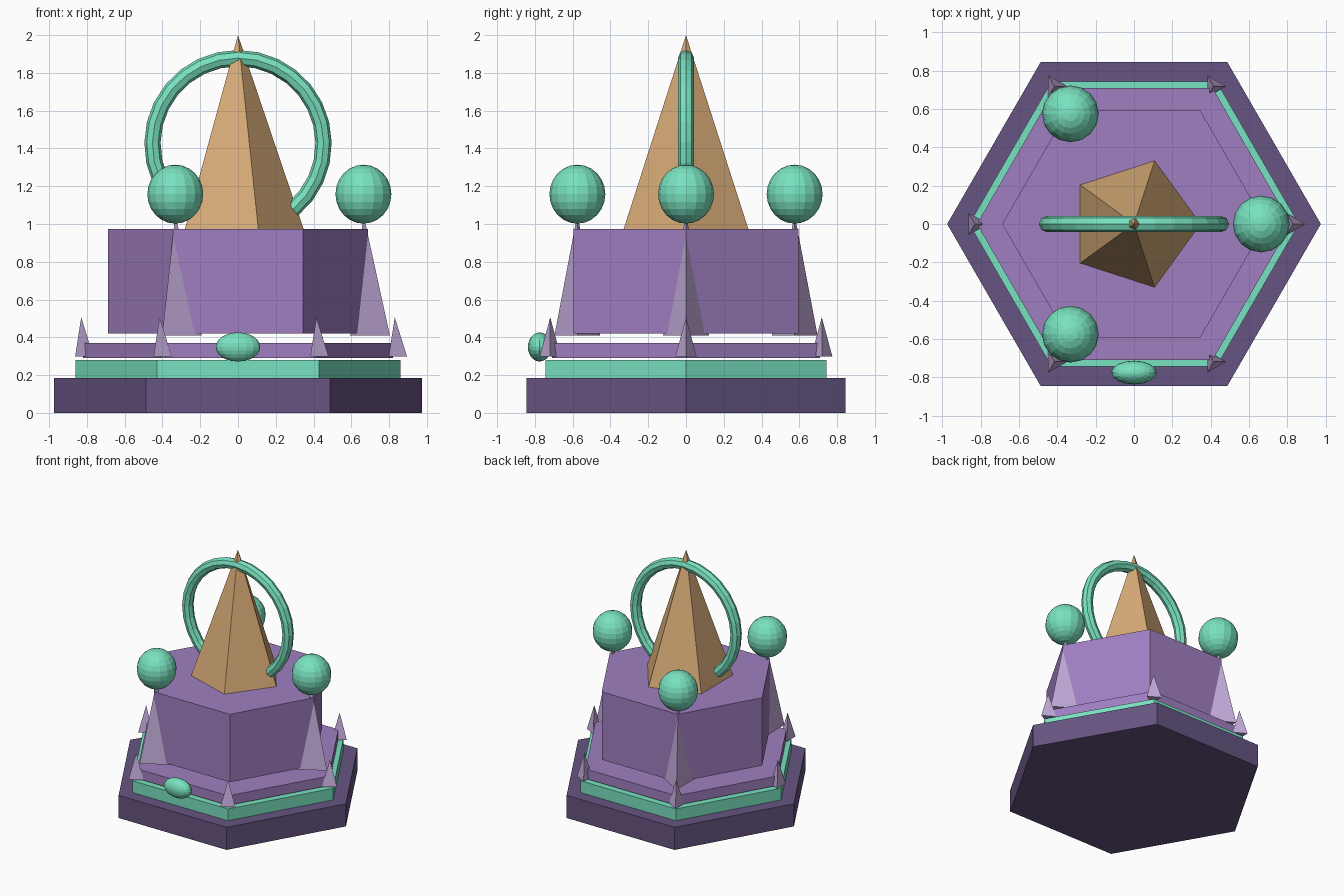
import bpy, bmesh, math
from mathutils import Matrix, Vector

if "Cube" in bpy.data.objects:
    bpy.data.objects.remove(bpy.data.objects["Cube"])


def srgb(r, g, b):
    return [((c / 255 + 0.055) / 1.055) ** 2.4 for c in (r, g, b)] + [1.0]


def material(name, rgb):
    m = bpy.data.materials.new(name)
    m.diffuse_color = srgb(*rgb)
    m.use_nodes = True
    m.node_tree.nodes["Principled BSDF"].inputs["Base Color"].default_value = m.diffuse_color
    return m


DARK = material("dark violet", (102, 84, 129))
PURPLE = material("purple", (160, 127, 193))
LILAC = material("pale lilac", (194, 170, 217))
TEAL = material("mint teal", (121, 226, 192))
GOLD = material("sand gold", (214, 170, 118))


def finish(bm, name, mat):
    bmesh.ops.recalc_face_normals(bm, faces=bm.faces)
    mesh = bpy.data.meshes.new(name)
    bm.to_mesh(mesh)
    bm.free()
    mesh.materials.append(mat)
    obj = bpy.data.objects.new(name, mesh)
    bpy.context.collection.objects.link(obj)
    return obj


def taper(name, mat, sides, r1, r2, z0, z1, x=0, y=0):
    """Prism, or cone when r2 is small, with one corner pointing along +x."""
    bm = bmesh.new()
    rings = []
    for r, z in ((r1, z0), (r2, z1)):
        rings.append([bm.verts.new((x + r * math.cos(math.tau * i / sides),
                                    y + r * math.sin(math.tau * i / sides), z))
                      for i in range(sides)])
    for i in range(sides):
        j = (i + 1) % sides
        bm.faces.new((rings[0][i], rings[0][j], rings[1][j], rings[1][i]))
    bm.faces.new(rings[0])
    bm.faces.new(rings[1])
    bmesh.ops.remove_doubles(bm, verts=bm.verts, dist=1e-5)
    return finish(bm, name, mat)


def ball(name, mat, centre, radii):
    bm = bmesh.new()
    bmesh.ops.create_uvsphere(
        bm, u_segments=16, v_segments=12, radius=1,
        matrix=Matrix.Translation(centre) @ Matrix.Diagonal((*radii, 1)))
    return finish(bm, name, mat)


def arc_tube(name, mat, centre, major, minor, a0, a1, steps, sides):
    """Open ring standing in the xz plane, with capped ends."""
    bm = bmesh.new()
    rings = []
    for s in range(steps + 1):
        a = math.radians(a0 + (a1 - a0) * s / steps)
        out = Vector((math.cos(a), 0, math.sin(a)))
        rings.append([bm.verts.new(
            Vector(centre) + out * (major + minor * math.cos(math.tau * k / sides))
            + Vector((0, minor * math.sin(math.tau * k / sides), 0)))
            for k in range(sides)])
    for p, q in zip(rings, rings[1:]):
        for k in range(sides):
            n = (k + 1) % sides
            bm.faces.new((p[k], p[n], q[n], q[k]))
    bm.faces.new(rings[0])
    bm.faces.new(rings[-1])
    return finish(bm, name, mat)


# Stacked hexagonal tiers
for name, mat, r, z0, z1 in (("base", DARK, 0.975, 0.0, 0.185),
                             ("trim_band", TEAL, 0.86, 0.185, 0.281),
                             ("middle_slab", PURPLE, 0.82, 0.291, 0.37),
                             ("main_block", PURPLE, 0.688, 0.42, 0.974)):
    taper(name, mat, 6, r, r, z0, z1)

# Small spikes on the tier corners
for i in range(6):
    a = math.tau * i / 6
    taper(f"corner_spike_{i + 1}", LILAC, 3, 0.065, 0, 0.298, 0.506,
          0.83 * math.cos(a), 0.83 * math.sin(a))

# Tall spikes, each carrying a ball
for i in range(3):
    a = math.tau * i / 3
    x, y = 0.664 * math.cos(a), 0.664 * math.sin(a)
    taper(f"tall_spike_{i + 1}", LILAC, 3, 0.14, 0.007, 0.41, 1.02, x, y)
    ball(f"ball_{i + 1}", TEAL, (x, y, 1.158), (0.148, 0.148, 0.156))

# Front gem
ball("front_gem", TEAL, (0, -0.775, 0.349), (0.118, 0.062, 0.077))

# Central five-sided spire and the open ring around it
taper("spire", GOLD, 5, 0.347, 0, 0.974, 2.0)
arc_tube("open_ring", TEAL, (0, 0, 1.425), 0.453, 0.043, -50, 230, 22, 8)
